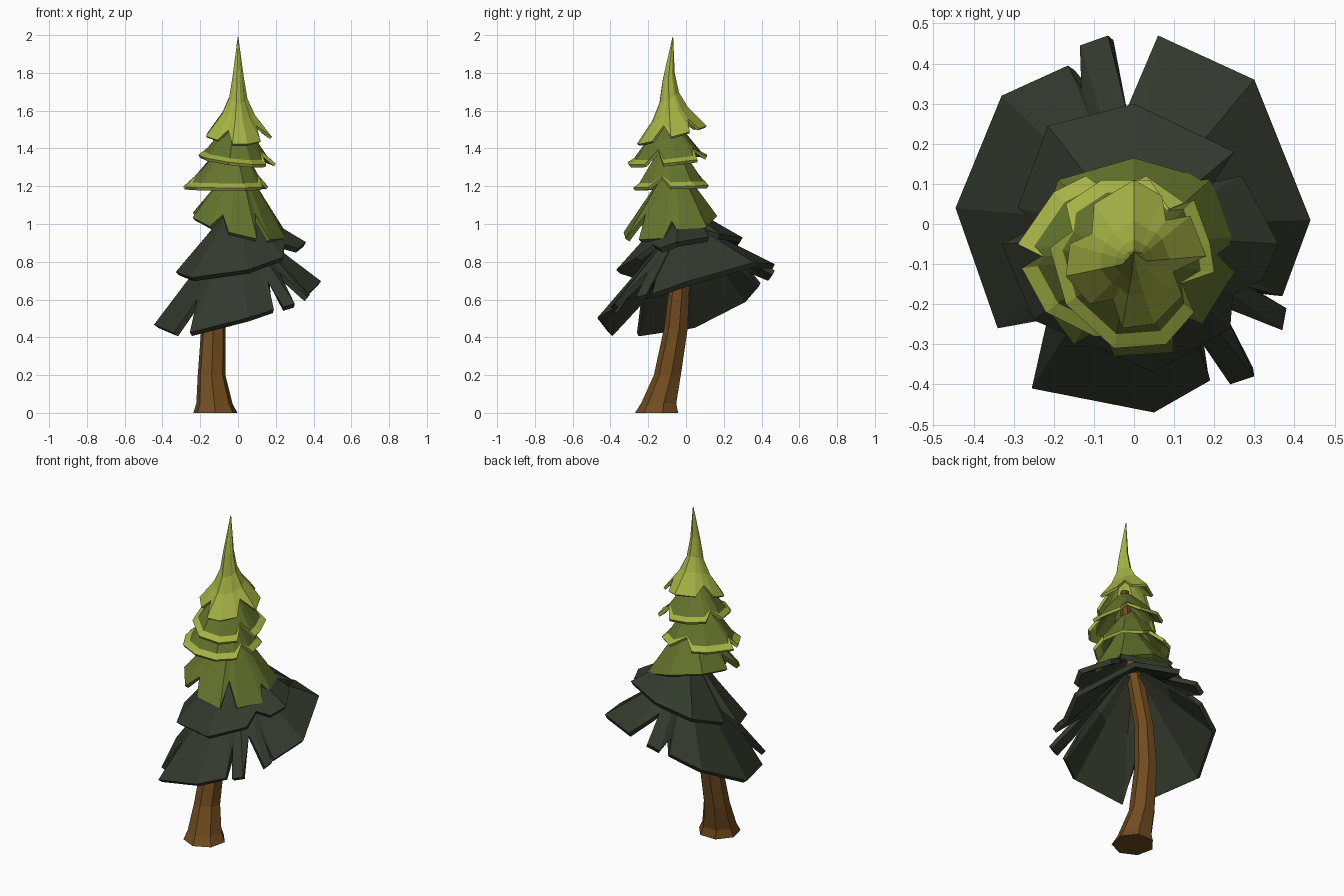
import bpy, math
from mathutils import Vector


def material(name, rgb):
    m = bpy.data.materials.new(name)
    m.diffuse_color = (*rgb, 1)
    return m


BROWN = material("bark_brown", (0.165, 0.072, 0.014))
DARK = material("dark_green", (0.033, 0.042, 0.026))
MID = material("mid_green", (0.128, 0.172, 0.025))
LIGHT = material("light_green", (0.375, 0.450, 0.058))


def make_object(name, verts, faces, mats):
    me = bpy.data.meshes.new(name)
    me.from_pydata(verts, [], faces)
    for m in mats:
        me.materials.append(m)
    ob = bpy.data.objects.new(name, me)
    bpy.context.collection.objects.link(ob)
    return ob


def ring_faces(rings, n):
    return [(k * n + i, (k + 1) * n + i, (k + 1) * n + (i + 1) % n, k * n + (i + 1) % n)
            for k in range(rings - 1) for i in range(n)]


CONE = [(0.12, 0.0), (0.5, 0.45), (1.0, 1.0)]
LIPPED = [(0.12, 0.0), (0.5, 0.42), (0.84, 0.90), (1.0, 1.0)]


def skirt(name, top, plane, rim, mats, profile=CONE, thick=0.025, tip_shift=0):
    """Ragged cone: rim points (x, y[, cut]) lie on a bent plane (z0, slope x, slope y, curve y);
    cut < 1 pulls the point back up the cone as a notch. A second material colours the lip."""
    top = Vector(top)
    rim = sorted(rim, key=lambda p: math.atan2(p[1] - top.y, p[0] - top.x))
    n = len(rim)
    verts = []
    for k, (f, h) in enumerate(profile):
        for p in rim:
            ff, hh = f, h
            cut = p[2] if len(p) == 3 else 1
            if cut < f:  # keep the notch on the cone
                f0, h0 = profile[1] if f < 1 else profile[-2]
                if cut < f0:
                    f0, h0 = profile[1]
                    cut = max(cut, f0 + 0.02)
                ff = cut - (0.02 if f < 1 else 0)
                hh = h0 + (ff - f0) / (1 - f0) * (1 - h0)
            z = plane[0] + plane[1] * p[0] + plane[2] * p[1] + plane[3] * p[1] ** 2
            verts.append((top.x + (p[0] - top.x) * ff,
                          top.y + (p[1] - top.y) * ff + (tip_shift if k == 0 else 0),
                          top.z + (z - top.z) * hh))
    ob = make_object(name, verts, ring_faces(len(profile), n), mats)
    if len(mats) > 1:
        for poly in ob.data.polygons[-n:]:
            poly.material_index = 1
    s = ob.modifiers.new("thickness", 'SOLIDIFY')
    s.thickness = thick
    s.offset = -1
    s.thickness_clamp = 0 if len(mats) > 1 else 0.6
    s.material_offset_rim = len(mats) - 1
    return ob


# Trunk: seven-sided, leaning, flared at the foot: (x, y, z, radius)
path = [(-0.12, -0.15, 0, 0.12), (-0.125, -0.14, 0.05, 0.098), (-0.14, -0.095, 0.2, 0.075),
        (-0.13, -0.05, 0.45, 0.066), (-0.10, -0.03, 0.7, 0.055), (-0.05, -0.03, 0.92, 0.05),
        (-0.01, -0.06, 1.2, 0.04), (0, -0.08, 1.55, 0.025)]
S = 7
tv = [(x + r * math.cos(math.tau * (i + 0.25) / S), y + r * math.sin(math.tau * (i + 0.25) / S), z)
      for x, y, z, r in reversed(path) for i in range(S)]
tf = ring_faces(len(path), S)
tf += [tuple(range(S)), tuple(reversed(range(len(tv) - S, len(tv))))]
make_object("trunk", tv, tf, [BROWN])

# Dark lower branches, tilted low at the front left
skirt("bottom_branches", (0, 0, 1.0), (0.575, 0.27, 0.30, 0.25), [
    (0.44, 0.01), (0.30, 0.36), (0.06, 0.47), (-0.03, 0.46, 0.62), (-0.065, 0.47),
    (-0.135, 0.445), (-0.16, 0.41, 0.82), (-0.165, 0.395), (-0.33, 0.32), (-0.445, 0.04),
    (-0.34, -0.26), (-0.30, -0.33, 0.72), (-0.255, -0.41), (0.05, -0.47), (0.19, -0.39),
    (0.22, -0.39, 0.72), (0.24, -0.40), (0.30, -0.38), (0.33, -0.31, 0.66), (0.37, -0.265),
    (0.38, -0.21), (0.37, -0.20, 0.8), (0.37, -0.18)], [DARK], thick=0.03)
skirt("lower_branches", (0, -0.03, 1.10), (0.835, 0.23, 0.28, 0.1), [
    (0.36, -0.05), (0.27, 0.12), (0.25, 0.14, 0.8), (0.25, 0.18), (0, 0.30), (-0.215, 0.245),
    (-0.29, 0.04), (-0.28, 0.0, 0.85), (-0.33, -0.05), (-0.25, -0.24), (0.05, -0.37),
    (0.24, -0.26), (0.29, -0.2, 0.85), (0.32, -0.14)], [DARK], thick=0.03)

# Mid green branches, the upper two with light lips
skirt("middle_branches", (0, -0.06, 1.32), (1.01, -0.25, 0.2, 0), [
    (0.265, -0.03), (0.19, 0.11), (0.0, 0.165), (-0.19, 0.11), (-0.24, -0.06),
    (-0.24, -0.10, 0.75), (-0.24, -0.18), (-0.15, -0.30), (-0.10, -0.31, 0.8), (-0.05, -0.33),
    (0.10, -0.32), (0.13, -0.28, 0.7), (0.17, -0.25), (0.25, -0.12), (0.26, -0.08, 0.8)], [MID])
skirt("upper_branches", (-0.03, -0.08, 1.43), (1.20, 0.0, 0.03, 0), [
    (0.16, -0.08), (0.13, 0.05), (0.03, 0.12), (-0.06, 0.11, 0.8), (-0.12, 0.12), (-0.2, 0.08),
    (-0.29, -0.05), (-0.28, -0.08, 0.8), (-0.28, -0.11), (-0.22, -0.22), (-0.10, -0.28),
    (0.04, -0.28), (0.13, -0.20), (0.15, -0.14, 0.8)], [MID, LIGHT], LIPPED, 0.018)
skirt("high_branches", (-0.01, -0.09, 1.54), (1.35, -0.10, 0.09, 0), [
    (0.19, -0.05), (0.15, 0.06), (0.12, 0.08, 0.75), (0.04, 0.11), (-0.08, 0.11), (-0.17, 0.05),
    (-0.19, 0.0, 0.8), (-0.21, -0.06), (-0.17, -0.2), (-0.05, -0.31),
    (0.08, -0.30), (0.15, -0.22), (0.17, -0.17, 0.72), (0.2, -0.12)], [MID, LIGHT], LIPPED, 0.018)

# Light green spire
skirt("top_spire", (0, -0.095, 1.99), (1.49, -0.05, 0.26, 0), [
    (0.18, -0.08), (0.14, 0.02), (0.11, 0.05, 0.72), (0.07, 0.07), (0.0, 0.11), (-0.10, 0.05),
    (-0.14, 0.0, 0.75), (-0.16, -0.05), (-0.17, -0.13), (-0.11, -0.2), (-0.07, -0.22, 0.75),
    (-0.03, -0.26), (0.05, -0.25), (0.12, -0.18), (0.14, -0.13, 0.7)], [LIGHT],
    [(0.01, 0), (0.17, 0.40), (0.28, 0.62), (0.5, 0.78), (1, 1)], 0.015, 0.025)
